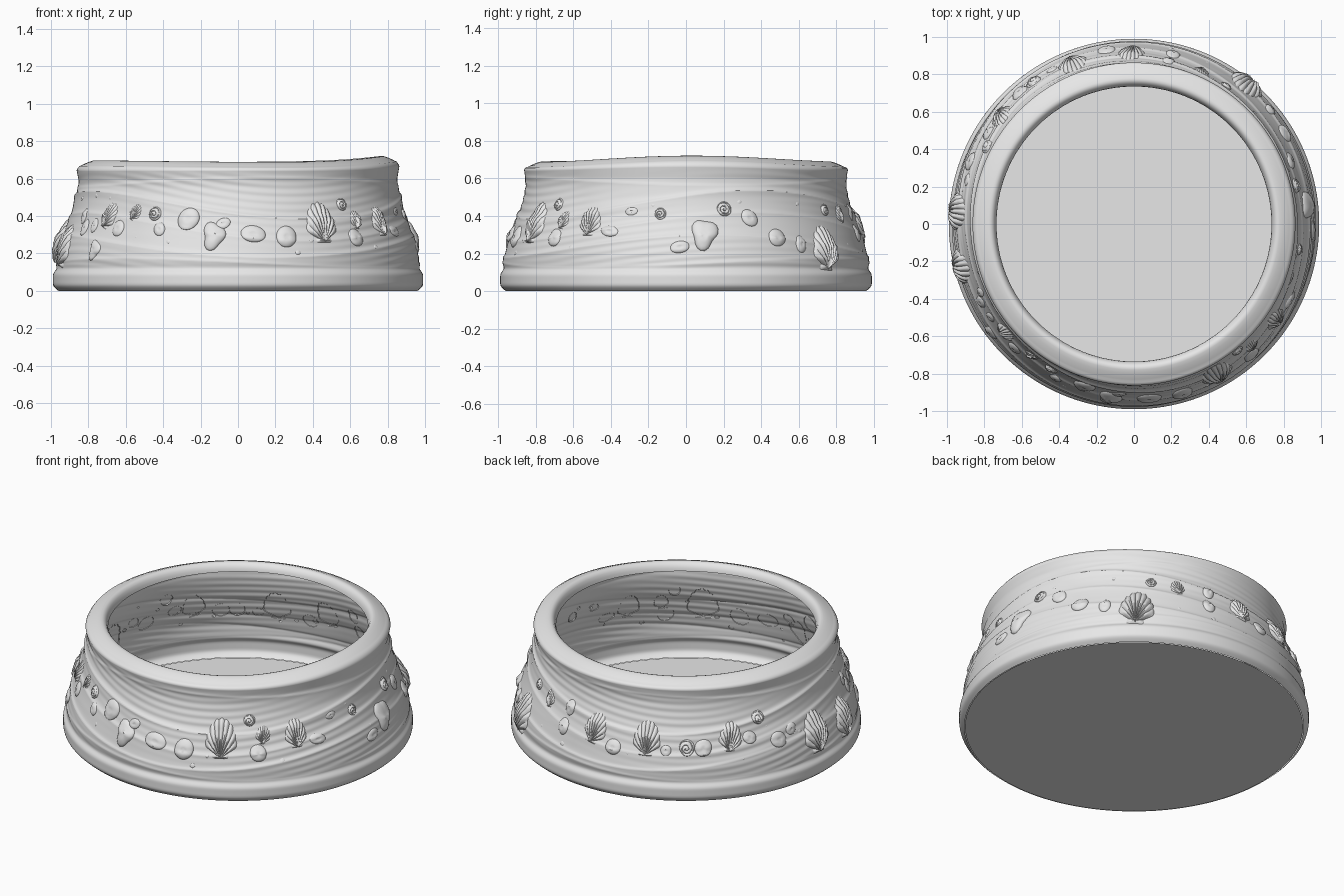
import bpy, bmesh, random
from math import sin, cos, pi, radians, exp, sqrt, tau

random.seed(4)
cube = bpy.data.objects.get("Cube")
if cube:
    bpy.data.objects.remove(cube)

clay = bpy.data.materials.new("pale_grey_clay")
clay.use_nodes = True
GREY = (0.8, 0.8, 0.8, 1)
clay.diffuse_color = GREY
clay.node_tree.nodes["Principled BSDF"].inputs["Base Color"].default_value = GREY

# Outer wall profile: height, radius
PROFILE = [(0, .955), (.01, .975), (.03, .99), (.09, .99), (.118, .972), (.15, .98),
           (.2, .974), (.25, .96), (.3, .944), (.4, .905), (.5, .876), (.56, .864), (.66, .864)]
# Wavy ledges: mean height, swing, phase in degrees, depth
LEDGES = [(.46, .075, 50, .012), (.345, .075, 45, .008), (.24, .06, 20, .009),
          (.15, .025, 100, .006), (.58, .025, 200, .005)]


def ledge_height(ledge, phi):
    return ledge[0] + ledge[1] * cos(2 * phi - radians(ledge[2]))


def profile(z):
    z = min(max(z, 0), .66)
    for (z0, r0), (z1, r1) in zip(PROFILE, PROFILE[1:]):
        if z <= z1:
            return r0 + (r1 - r0) * (z - z0) / (z1 - z0)
    return PROFILE[-1][1]


def wall_radius(phi, z):
    r = (profile(z - .01) + 2 * profile(z) + profile(z + .01)) / 4
    fade = min(1, max(0, (z - .1) / .05)) * min(1, max(0, (.65 - z) / .06))
    relief = 0
    for ledge in LEDGES:
        d = ledge_height(ledge, phi) - z
        relief += ledge[3] * (exp(-d / .05) if d > 0 else exp(d / .008)) - ledge[3] * .3
    # Fine flowing grain
    grain = sin(150 * (z - .07 * cos(2 * phi - .9)) + 2 * sin(3 * phi))
    relief += .0015 * grain * (.5 + .5 * sin(2 * phi + 9 * z))
    return r + relief * fade


def lift(phi):
    return .025 * max(0, cos(phi)) ** 4


def make_object(name, bm):
    me = bpy.data.meshes.new(name)
    bmesh.ops.remove_doubles(bm, verts=bm.verts, dist=.00001)
    bm.to_mesh(me)
    bm.free()
    me.materials.append(clay)
    me.shade_smooth()
    me.set_sharp_from_angle(angle=radians(45))
    ob = bpy.data.objects.new(name, me)
    bpy.context.collection.objects.link(ob)
    return ob


def add_grid(bm, rows, cols, point, closed):
    """Faces through point(i, j); rows run upward and columns rightward."""
    vs = [[bm.verts.new(point(i, j)) for j in range(cols)] for i in range(rows)]
    for i in range(rows - 1):
        for j in range(cols if closed else cols - 1):
            k = (j + 1) % cols
            bm.faces.new((vs[i][j], vs[i][k], vs[i + 1][k], vs[i + 1][j]))


# Bowl wall with a turned-in rim
RIM = [(.655, .858), (.664, .848), (.667, .838), (.672, .83), (.685, .80), (.692, .78),
       (.693, .768), (.688, .755), (.675, .745), (.66, .738), (.642, .735)]
ROWS, COLS = 110, 360


def bowl_point(i, j):
    phi = tau * j / COLS
    if i < ROWS:
        z = .645 * i / (ROWS - 1)
        r = wall_radius(phi, z)
    else:
        z, r = RIM[i - ROWS]
    top = z + lift(phi) * min(1, max(0, (z - .5) / .17))
    top += .004 * sin(2 * phi + 1) * (z > .66)
    return r * cos(phi), r * sin(phi), top


bm = bmesh.new()
add_grid(bm, ROWS + len(RIM), COLS, bowl_point, True)
make_object("bowl_wall", bm)

# Floor disc
bm = bmesh.new()
bmesh.ops.create_circle(bm, cap_ends=True, segments=COLS, radius=.956)
bmesh.ops.reverse_faces(bm, faces=[f for f in bm.faces if f.normal.z > 0])
make_object("bowl_floor", bm)


def on_wall(deg, z, s, t, h, tilt):
    """Place a local point (right, up, out) on the wall."""
    s, t = s * cos(tilt) + t * sin(tilt), t * cos(tilt) - s * sin(tilt)
    base = wall_radius(radians(deg), z)
    phi = radians(deg) + s / base
    r = wall_radius(phi, z + t) + h
    return r * cos(phi), r * sin(phi), z + t


def pebble(bm, deg, z, w, tall, tilt=0, heart=0, rings=7, n=24):
    def point(i, j):
        q, a = sin(pi / 2 * i / (rings - 1)), tau * j / n
        rho = 1 + heart * (.35 * cos(3 * a + 2.6) + .1 * cos(2 * a)) + .05 * sin(2 * a + deg)
        h = .42 * min(w, tall) * sqrt(max(0, 1 - q * q)) - .003
        if n > 12 and i == 0:
            h -= .006
        return on_wall(deg, z, q * rho * w * sin(a), q * rho * tall * cos(a), h, tilt)
    add_grid(bm, rings, n, point, True)


def snail(bm, deg, z, size, rings=16, n=32):
    def point(i, j):
        q, a = i / (rings - 1), tau * j / n
        whorl = abs(sin(pi * 2.5 * q + a / 2))
        h = size * (.55 * sqrt(max(0, 1 - q * q)) - .22 * (1 - whorl) ** 2 * (q > 0)) - .003
        rho = size * (1 + .12 * cos(a - 1))
        return on_wall(deg, z, q * rho * sin(a), q * rho * cos(a), h, 0)
    add_grid(bm, rings, n, point, True)


def scallop(bm, deg, z, size, tilt=0, ribs=9):
    rows, cols, spread = 14, ribs * 6 + 1, radians(72)

    def fan(i, j):
        q, f = i / (rows - 1), 2 * j / (cols - 1) - 1
        rib = abs(cos(pi * ribs / 2 * f + (pi / 2 if ribs % 2 == 0 else 0)))
        rho = q * (1 + .05 * rib * q) * (1 - .22 * f * f)
        dome = sin(pi * (.12 + .88 * q) ** 1.1) ** .6 if q < 1 else 0
        h = size * .34 * dome * (1 - f ** 4) ** .5 * (.68 + .32 * rib) - .003
        s = size * 1.75 * rho * sin(f * spread) * .62
        t = size * (1.9 * rho * cos(f * spread) - .9)
        return on_wall(deg, z, s, t, h, tilt)
    add_grid(bm, rows, cols, fan, False)

    # Hinge ears
    def ear(i, j):
        u, v = j / 4 - 1, i / 4 - .5
        h = size * .16 * (1 - abs(u) ** 3) * (1 - 4 * v * v) - .002
        return on_wall(deg, z, size * .42 * u, size * (-.82 + .28 * v), h, tilt)
    add_grid(bm, 5, 9, ear, False)


# Scallops: angle, height, size, tilt
bm = bmesh.new()
for deg, z, size, tilt in [(-61, .36, .108, 0), (-46, .38, .05, .2), (-34, .37, .078, 0),
                           (-140, .40, .07, .4), (51, .225, .12, .1), (66, .41, .05, -.2),
                           (91, .36, .085, .2), (111, .355, .095, 0), (141, .36, .08, .2),
                           (176, .26, .12, 0), (194, .235, .115, .15), (-128, .42, .045, .5)]:
    scallop(bm, deg, z, size, tilt)
make_object("scallop_shells", bm)

bm = bmesh.new()
for deg, z, size in [(-120, .41, .038), (-51, .46, .034), (-9, .41, .032), (13, .435, .04),
                     (125, .315, .045), (152, .44, .038), (56, .43, .032)]:
    snail(bm, deg, z, size)
make_object("spiral_shells", bm)

# Pebbles: angle, height, half width, half height, tilt
bm = bmesh.new()
for deg, z, w, tall, tilt in [(-156, .40, .03, .04, 0), (-147, .35, .03, .04, .3),
                              (-134, .335, .04, .045, .5), (-117, .33, .035, .035, 0),
                              (-107, .385, .06, .06, 0), (-95, .36, .04, .03, -.3),
                              (-85, .305, .068, .045, 0), (-74, .29, .058, .056, .4),
                              (-48, .285, .05, .045, .2), (-26, .32, .05, .03, .2),
                              (-19, .425, .035, .022, 0), (-2, .235, .05, .034, -.2),
                              (22, .39, .05, .042, .5), (31, .285, .048, .05, .6),
                              (40, .25, .036, .045, .2), (77, .31, .04, .045, 0),
                              (78, .42, .035, .045, .3), (99, .285, .045, .045, 0),
                              (131, .315, .048, .048, 0), (148, .345, .04, .035, 0),
                              (159, .30, .055, .042, .2), (165, .335, .04, .03, -.3),
                              (118, .30, .03, .03, 0), (207, .34, .035, .045, 0)]:
    pebble(bm, deg, z, w, tall, tilt)
make_object("pebbles", bm)

# Rounded three-lobed stones
bm = bmesh.new()
for deg, z, size, tilt in [(-98, .295, .062, .2), (6, .305, .07, 0), (-143, .22, .045, .3)]:
    pebble(bm, deg, z, size, size * 1.1, tilt, heart=.5)
make_object("lobed_stones", bm)

# Scattered grains
bm = bmesh.new()
for k in range(46):
    deg = k * 360 / 46 + random.uniform(-4, 4)
    z = ledge_height(LEDGES[1], radians(deg)) + random.uniform(-.12, .1)
    size = random.uniform(.006, .014)
    pebble(bm, deg, z, size * 1.2, size, rings=4, n=10)
make_object("sand_grains", bm)
